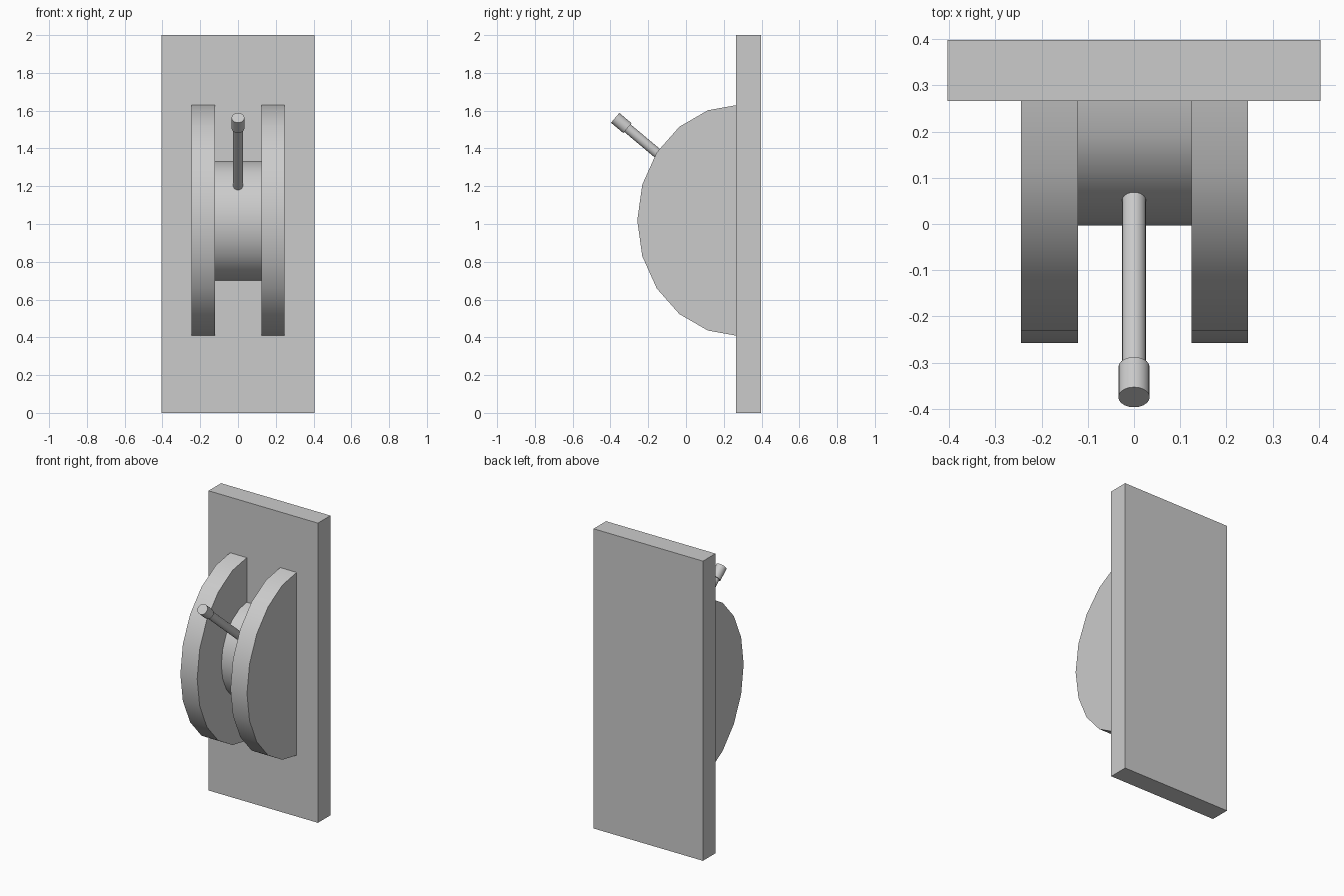
import bpy, bmesh, math
from mathutils import Vector

if "Cube" in bpy.data.objects:
    bpy.data.objects.remove(bpy.data.objects["Cube"])


def make_object(name, bm, smooth=True):
    bmesh.ops.recalc_face_normals(bm, faces=bm.faces)
    mesh = bpy.data.meshes.new(name)
    bm.to_mesh(mesh)
    bm.free()
    obj = bpy.data.objects.new(name, mesh)
    bpy.context.collection.objects.link(obj)
    if smooth:
        bpy.ops.object.select_all(action='DESELECT')
        obj.select_set(True)
        bpy.context.view_layer.objects.active = obj
        bpy.ops.object.shade_smooth_by_angle(angle=math.radians(30))
    return obj


def half_disc(name, x0, x1, cy, cz, ry, rz, steps=10):
    """Half ellipse in the YZ plane bulging to -y, extruded from x0 to x1."""
    bm = bmesh.new()
    verts = []
    for i in range(steps + 1):
        a = math.pi * (i / steps - 0.5)
        verts.append(bm.verts.new((x0, cy - ry * math.cos(a), cz + rz * math.sin(a))))
    face = bm.faces.new(verts)
    ext = bmesh.ops.extrude_face_region(bm, geom=[face], use_keep_orig=True)
    moved = [g for g in ext["geom"] if isinstance(g, bmesh.types.BMVert)]
    bmesh.ops.translate(bm, verts=moved, vec=(x1 - x0, 0, 0))
    return make_object(name, bm)


def rod(name, tip, direction, length, radius):
    """Cylinder running from its tip back against the direction."""
    bm = bmesh.new()
    bmesh.ops.create_cone(bm, cap_ends=True, segments=20, radius1=radius,
                          radius2=radius, depth=length)
    obj = make_object(name, bm)
    obj.location = tip - direction * length / 2
    obj.rotation_euler = direction.to_track_quat('Z', 'Y').to_euler()
    return obj


# Back plate
bm = bmesh.new()
bmesh.ops.create_cube(bm, size=1)
bmesh.ops.scale(bm, verts=bm.verts, vec=(0.808, 0.132, 2.0))
bmesh.ops.translate(bm, verts=bm.verts, vec=(0, 0.332, 1.0))
make_object("back_plate", bm, smooth=False)

# Side cheeks and the drum between them
half_disc("left_cheek", -0.245, -0.121, 0.283, 1.019, 0.541, 0.613)
half_disc("right_cheek", 0.125, 0.247, 0.283, 1.019, 0.541, 0.613)
half_disc("drum", -0.121, 0.125, 0.278, 1.017, 0.281, 0.317)

# Lever with its grip, tilted up and forward
tilt = math.radians(40)
axis = Vector((0, -math.cos(tilt), math.sin(tilt)))
tip = Vector((0, -0.375, 1.562))
rod("grip", tip, axis, 0.085, 0.034)
rod("lever", tip - axis * 0.08, axis, 0.55, 0.026)
